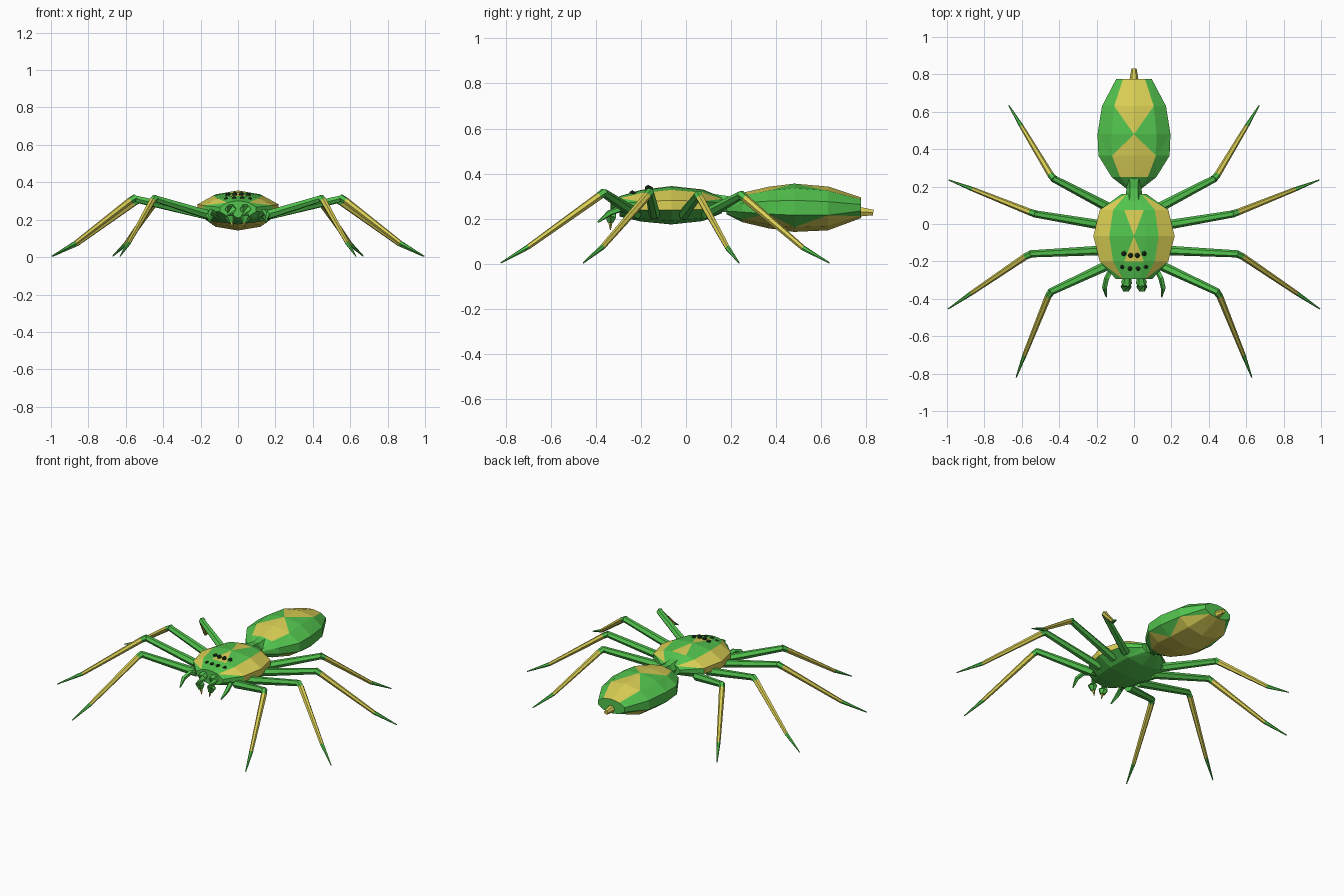
import bpy, bmesh
from math import sin, cos, radians
from mathutils import Vector

cube = bpy.data.objects.get("Cube")
if cube:
    bpy.data.objects.remove(cube, do_unlink=True)


def material(name, rgb):
    m = bpy.data.materials.new(name)
    m.use_nodes = True
    m.diffuse_color = (*rgb, 1)
    m.node_tree.nodes["Principled BSDF"].inputs["Base Color"].default_value = (*rgb, 1)
    return m


GREEN = material("leaf green", (0.085, 0.55, 0.075))
YELLOW = material("straw yellow", (0.70, 0.62, 0.09))
DARK = material("dark eye green", (0.015, 0.05, 0.015))


def finish(name, bm, *mats):
    bmesh.ops.recalc_face_normals(bm, faces=bm.faces)
    mesh = bpy.data.meshes.new(name)
    bm.to_mesh(mesh)
    bm.free()
    for m in mats:
        mesh.materials.append(m)
    obj = bpy.data.objects.new(name, mesh)
    bpy.context.collection.objects.link(obj)
    return obj


def tube(name, points, radii, mats, sides=6, paint=None):
    """Faceted limb through points; paint lists a material index per segment."""
    bm = bmesh.new()
    pts = [Vector(p) for p in points]
    rings = []
    for i, (p, r) in enumerate(zip(pts, radii)):
        d = (pts[min(i + 1, len(pts) - 1)] - pts[max(i - 1, 0)]).normalized()
        u = d.cross(Vector((0, 0, 1)) if abs(d.z) < 0.95 else Vector((0, 1, 0))).normalized()
        v = d.cross(u)
        angles = [radians(360 * k / sides) for k in range(sides)]
        rings.append([bm.verts.new(p + r * (u * cos(a) + v * sin(a))) for a in angles])
    for i in range(len(rings) - 1):
        for k in range(sides):
            n = (k + 1) % sides
            f = bm.faces.new((rings[i][k], rings[i][n], rings[i + 1][n], rings[i + 1][k]))
            f.material_index = paint[i] if paint else 0
    bm.faces.new(rings[0])
    end = bm.faces.new(rings[-1])
    end.material_index = paint[-1] if paint else 0
    return finish(name, bm, *mats)


def body(name, stations, half_angles, mid, is_yellow):
    """Rings along y, joined by triangles in a diamond pattern around ring mid."""
    angles = half_angles + [360 - a for a in half_angles[-2:0:-1]]
    n = len(angles)
    bm = bmesh.new()
    rings = [[bm.verts.new((rx * sin(radians(a)), y, z + rz * cos(radians(a))))
              for a in angles] for y, rx, z, rz in stations]
    for j in range(len(rings) - 1):
        for k in range(n):
            corners = [(j, k), (j, k + 1), (j + 1, k + 1), (j + 1, k)]
            even = [c for c in corners if (c[0] - mid + c[1]) % 2 == 0]
            for odd in (c for c in corners if c not in even):
                f = bm.faces.new([rings[a][b % n] for a, b in even + [odd]])
                strip = min(k, n - 1 - k)
                corner = min(odd[1], n - odd[1])
                f.material_index = int(is_yellow(j, strip, corner))
    bm.faces.new(rings[0])
    bm.faces.new(rings[-1])
    return finish(name, bm, GREEN, YELLOW)


# Abdomen: two diamonds on the back, zigzag patch on the belly
def abdomen_yellow(row, strip, corner):
    if row == 0:
        return False
    back = strip == 0 and (row in (1, 4) or corner == 0)
    belly = strip == 4 or (strip == 3 and corner == 4)
    return back or belly


body("abdomen",
     [(0.18, 0.03, 0.24, 0.02), (0.25, 0.125, 0.25, 0.065), (0.365, 0.2, 0.25, 0.092),
      (0.48, 0.205, 0.249, 0.107), (0.63, 0.18, 0.246, 0.097), (0.775, 0.1, 0.249, 0.046)],
     [0, 36, 72, 108, 144, 180], 3, abdomen_yellow)


# Thorax: hourglass on the back, yellow flanks
def thorax_yellow(row, strip, corner):
    if row in (1, 2):
        return strip in (2, 3) or (strip == 0 and corner == 0)
    return strip == 2 and corner == 2


body("thorax",
     [(-0.295, 0.1, 0.255, 0.045), (-0.2, 0.19, 0.258, 0.07), (-0.065, 0.225, 0.26, 0.085),
      (0.075, 0.19, 0.26, 0.07), (0.16, 0.07, 0.26, 0.035)],
     [0, 16, 36, 75, 105, 145, 180], 2, thorax_yellow)

# Waist and spinneret
tube("waist", [(0, 0.1, 0.27), (0, 0.19, 0.265), (0, 0.26, 0.265)],
     [0.05, 0.04, 0.05], [GREEN])
tube("spinneret", [(0, 0.76, 0.232), (0, 0.83, 0.228)], [0.026, 0.014], [YELLOW])

# Legs: base, knee, ankle, foot
LEGS = {
    "front": [(0.14, -0.22, 0.22), (0.45, -0.365, 0.315), (0.585, -0.7, 0.075), (0.63, -0.82, 0.005)],
    "second": [(0.15, -0.14, 0.22), (0.56, -0.16, 0.315), (0.87, -0.37, 0.075), (0.995, -0.455, 0.005)],
    "third": [(0.15, -0.01, 0.22), (0.535, 0.055, 0.305), (0.86, 0.185, 0.07), (0.99, 0.235, 0.005)],
    "rear": [(0.14, 0.09, 0.22), (0.435, 0.245, 0.305), (0.6, 0.52, 0.07), (0.67, 0.635, 0.005)],
}
for side, s in (("left", 1), ("right", -1)):
    for place, path in LEGS.items():
        base, knee, ankle, foot = [Vector((s * x, y, z)) for x, y, z in path]
        tube(f"{side}_{place}_thigh", [base, knee], [0.026, 0.019], [GREEN])
        tube(f"{side}_{place}_shin",
             [knee.lerp(base, 0.03) + Vector((0, 0, 0.006)), knee.lerp(ankle, 0.06), ankle, foot],
             [0.02, 0.018, 0.012, 0.003], [GREEN, YELLOW], paint=[0, 1, 0])

    # Feelers, jaws and fangs
    tube(f"{side}_feeler",
         [(s * 0.11, -0.22, 0.22), (s * 0.145, -0.29, 0.245), (s * 0.157, -0.34, 0.225),
          (s * 0.148, -0.39, 0.185)],
         [0.014, 0.015, 0.014, 0.004], [GREEN], sides=5)
    tube(f"{side}_jaw",
         [(s * 0.035, -0.275, 0.27), (s * 0.04, -0.315, 0.255), (s * 0.042, -0.335, 0.215),
          (s * 0.035, -0.335, 0.185)],
         [0.018, 0.03, 0.03, 0.015], [GREEN])
    tube(f"{side}_fang", [(s * 0.035, -0.335, 0.195), (s * 0.028, -0.335, 0.15)],
         [0.012, 0.002], [YELLOW], sides=5)

    # Eyes in two rows
    for row, y, z, gap in (("upper", -0.168, 0.336, 0.036), ("lower", -0.238, 0.312, 0.042)):
        for i in (0, 1):
            bm = bmesh.new()
            bmesh.ops.create_icosphere(bm, subdivisions=1, radius=0.015)
            eye = finish(f"{side}_{row}_eye_{i + 1}", bm, DARK)
            eye.location = (s * gap * (0.5 + i), y + 0.01 * i, z - 0.005 * i)
